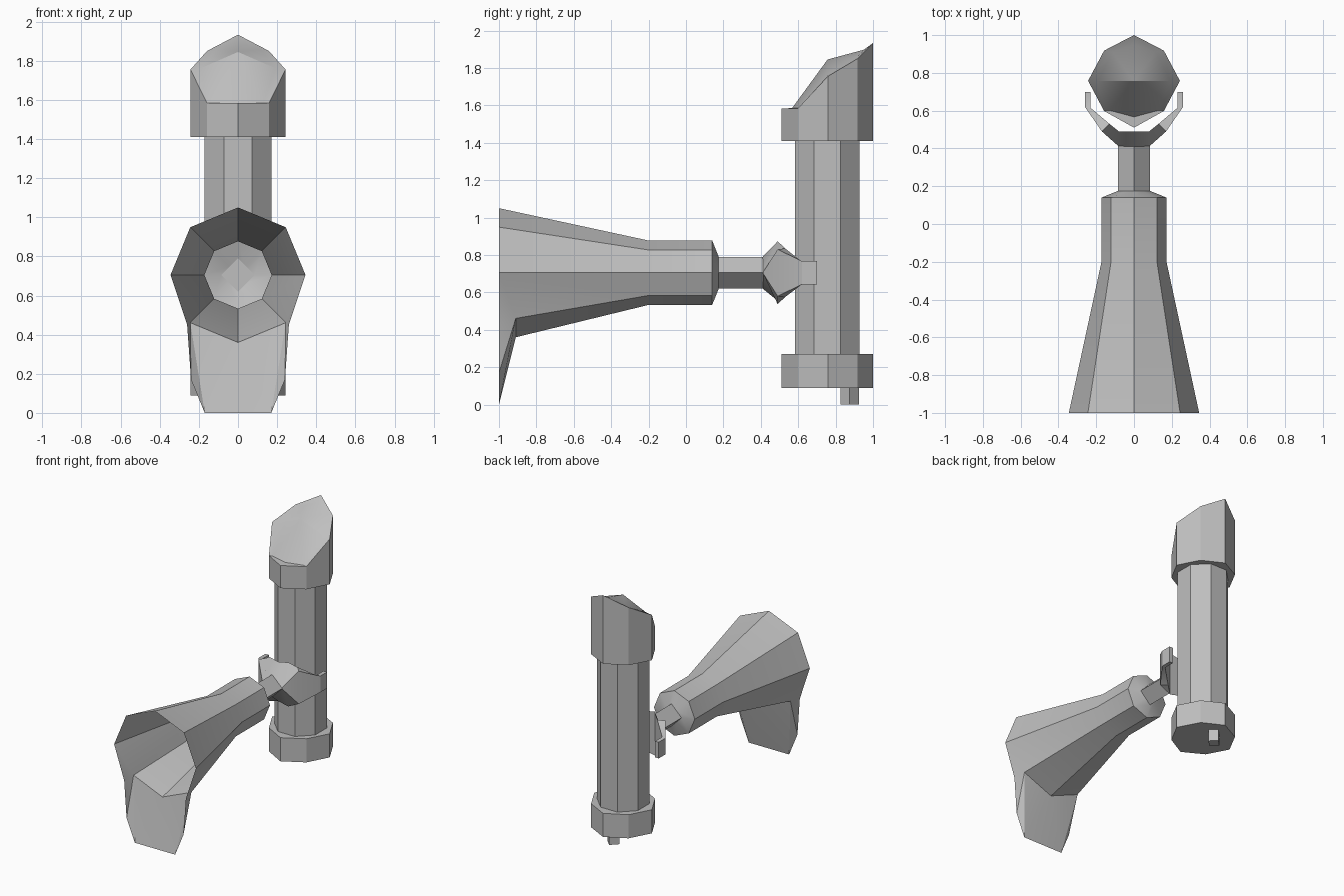
import bpy, bmesh
from math import sin, cos, pi, radians

if "Cube" in bpy.data.objects:
    bpy.data.objects.remove(bpy.data.objects["Cube"], do_unlink=True)

grey = bpy.data.materials.new("plain_grey")
grey.use_nodes = True
grey.diffuse_color = (0.52, 0.52, 0.52, 1)
grey.node_tree.nodes["Principled BSDF"].inputs["Base Color"].default_value = (0.52, 0.52, 0.52, 1)

AXIS_Z = 0.705   # height of the horn's axis
TUBE_Y = 0.755   # depth of the upright tube


def finish(name, bm):
    bmesh.ops.remove_doubles(bm, verts=bm.verts, dist=0.0005)
    bmesh.ops.recalc_face_normals(bm, faces=bm.faces)
    mesh = bpy.data.meshes.new(name)
    bm.to_mesh(mesh)
    bm.free()
    mesh.materials.append(grey)
    obj = bpy.data.objects.new(name, mesh)
    bpy.context.collection.objects.link(obj)
    bpy.ops.object.select_all(action="DESELECT")
    obj.select_set(True)
    bpy.context.view_layer.objects.active = obj
    bpy.ops.object.shade_smooth_by_angle(angle=radians(28))
    return obj


def loft(bm, rings, start_cap=False, end_cap=False):
    """Join closed rings of points with quads; return the vertex rings."""
    loops = [[bm.verts.new(p) for p in ring] for ring in rings]
    n = len(loops[0])
    for a, b in zip(loops, loops[1:]):
        for i in range(n):
            j = (i + 1) % n
            bm.faces.new((a[i], a[j], b[j], b[i]))
    if start_cap:
        bm.faces.new(loops[0])
    if end_cap:
        bm.faces.new(loops[-1])
    return loops


def across(r, y, n):
    """Ring round the horn axis, first point on top."""
    return [(r * sin(2 * pi * i / n), y, AXIS_Z + r * cos(2 * pi * i / n)) for i in range(n)]


def upright(r, z, n, y=TUBE_Y, turn=0.0):
    return [(r * sin(2 * pi * (i + turn) / n), y + r * cos(2 * pi * (i + turn) / n), z)
            for i in range(n)]


def at_height(outline, z):
    return [(x, y, z) for x, y in outline]


# Horn: open octagonal shell whose lower lip is set back
bm = bmesh.new()
mouth = across(0.345, -1, 8)
for i in (3, 4, 5):
    mouth[i] = (mouth[i][0], -0.91, mouth[i][2])
neck = across(0.085, 0.175, 8)
for i in (1, 3, 5, 7):   # flatten the odd points onto a diamond
    a, b = neck[i - 1], neck[(i + 1) % 8]
    neck[i] = tuple((p + q) / 2 for p, q in zip(a, b))
rim = loft(bm, [mouth, across(0.172, -0.2, 8), across(0.172, 0.14, 8), neck])[0]

# Hanging flap below the mouth
feet = []
for side, outer, inner in ((1, rim[2], rim[3]), (-1, rim[6], rim[5])):
    cheek = bm.verts.new((side * 0.26, -1, 0.45))
    hip = bm.verts.new((side * 0.24, -1, 0.17))
    foot = bm.verts.new((side * 0.17, -1, 0))
    for a, b in ((outer, cheek), (cheek, hip), (hip, foot), (foot, rim[4])):
        bm.faces.new((a, b, inner))
    feet.append(foot)
bm.faces.new((rim[4], feet[0], feet[1]))
finish("horn", bm)

# Diamond-section rod
bm = bmesh.new()
loft(bm, [across(0.085, 0.175, 4), across(0.085, 0.42, 4)], True, True)
finish("connecting_rod", bm)

# Clamp: stations of front x, y, half height and back x, y, half height
bm = bmesh.new()
stations = [
    (0, 0.41, 0.085, 0, 0.49, 0.15),
    (0.08, 0.41, 0, 0.08, 0.49, 0.168),
    (0.17, 0.49, 0.125, 0.13, 0.53, 0.13),
    (0.26, 0.62, 0.062, 0.23, 0.615, 0.062),
    (0.26, 0.70, 0.062, 0.23, 0.70, 0.062),
]
for side in (1, -1):
    rings = [[(side * fx, fy, AXIS_Z + fh), (side * bx, by, AXIS_Z + bh),
              (side * bx, by, AXIS_Z - bh), (side * fx, fy, AXIS_Z - fh)]
             for fx, fy, fh, bx, by, bh in stations]
    loft(bm, rings, end_cap=True)
finish("clamp", bm)

# Upright tube
bm = bmesh.new()
loft(bm, [upright(0.186, z, 8, turn=0.5) for z in (0.26, 1.42)], True, True)
finish("upright_tube", bm)

# Collar outline, from the back round to the front and back again
half = [(0.158, 0.918), (0.243, 0.758), (0.158, 0.598)]
outline = [(0, 1.0)] + half + [(0, 0.51)] + [(-x, y) for x, y in reversed(half)]

bm = bmesh.new()
loft(bm, [at_height(outline, 0.09), at_height(outline, 0.27)], True, True)
finish("bottom_collar", bm)

# Small diamond peg underneath
bm = bmesh.new()
loft(bm, [upright(0.05, z, 4, y=0.875) for z in (0, 0.1)], True, True)
finish("bottom_peg", bm)

# Slanted top cap with a ridged insert
bm = bmesh.new()
heights = [1.933, 1.85, 1.755, 1.583, 1.583, 1.583, 1.755, 1.85]
slant = [(x, y, z) for (x, y), z in zip(outline, heights)]
half = [(0.115, 0.91, 1.857), (0.19, 0.757, 1.762), (0.13, 0.602, 1.585)]
insert = [(0, 0.95, 1.897)] + half + [(0, 0.567, 1.585)]
insert += [(-x, y, z) for x, y, z in reversed(half)]
edge = loft(bm, [at_height(outline, 1.41), slant, insert], start_cap=True)[-1]
peak = bm.verts.new((0, 0.757, 1.845))
for i in range(8):
    bm.faces.new((edge[i], edge[(i + 1) % 8], peak))
finish("slanted_cap", bm)
